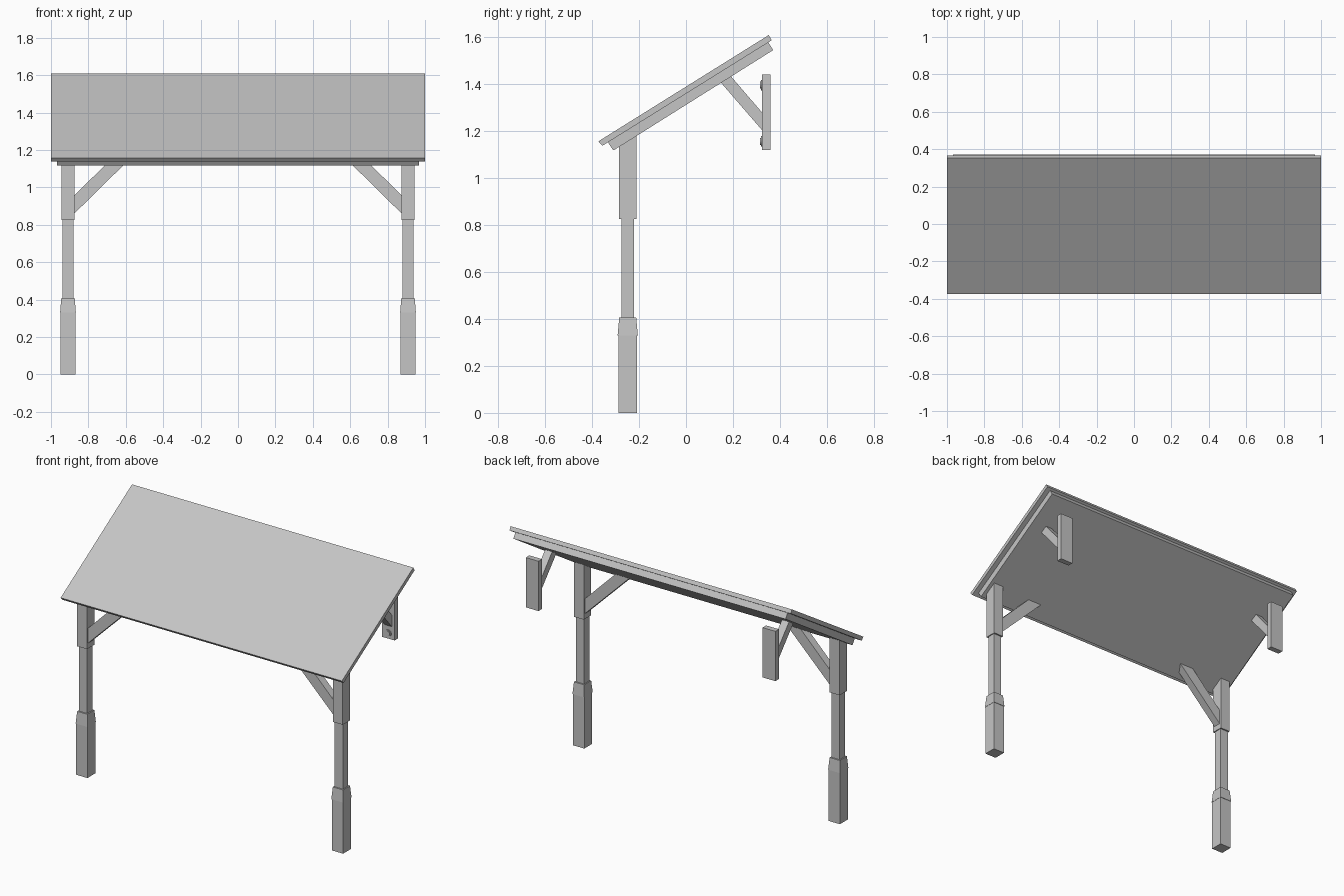
import bpy, bmesh
from mathutils import Matrix, Vector

cube = bpy.data.objects.get("Cube")
if cube:
    bpy.data.objects.remove(cube, do_unlink=True)

grey = bpy.data.materials.new("plain grey")
grey.use_nodes = True
colour = (0.56, 0.56, 0.56, 1)
grey.diffuse_color = colour
grey.node_tree.nodes["Principled BSDF"].inputs["Base Color"].default_value = colour


def finish(name, bm):
    bmesh.ops.recalc_face_normals(bm, faces=bm.faces)
    mesh = bpy.data.meshes.new(name)
    bm.to_mesh(mesh)
    bm.free()
    mesh.materials.append(grey)
    obj = bpy.data.objects.new(name, mesh)
    bpy.context.collection.objects.link(obj)
    return obj


def prism(name, profile, axis, centre, width):
    """Extrude a side profile symmetrically about centre, along x or y."""
    bm = bmesh.new()
    start = centre - width / 2
    place = (lambda a, z: (start, a, z)) if axis == "x" else (lambda a, z: (a, start, z))
    face = bm.faces.new([bm.verts.new(place(a, z)) for a, z in profile])
    extruded = bmesh.ops.extrude_face_region(bm, geom=[face])
    offset = Vector((width, 0, 0)) if axis == "x" else Vector((0, width, 0))
    bmesh.ops.translate(bm, vec=offset,
                        verts=[v for v in extruded["geom"] if isinstance(v, bmesh.types.BMVert)])
    return finish(name, bm)


def post(name, x, y, rings):
    """Stack rectangular rings (half width, half depth, height) into a post."""
    bm = bmesh.new()
    loops = [[bm.verts.new((x + sx * w, y + sy * d, z))
              for sx, sy in ((-1, -1), (1, -1), (1, 1), (-1, 1))] for w, d, z in rings]
    for low, high in zip(loops, loops[1:]):
        for i in range(4):
            j = (i + 1) % 4
            bm.faces.new((low[i], low[j], high[j], high[i]))
    bm.faces.new(loops[0])
    bm.faces.new(loops[-1])
    return finish(name, bm)


def bolt(name, x, y, z):
    """Round washer with a smaller head, facing the front."""
    bm = bmesh.new()
    for radius, depth, out in ((0.022, 0.006, 0.002), (0.015, 0.006, 0.006)):
        spin = Matrix.Translation((x, y - out, z)) @ Matrix.Rotation(1.5708, 4, "X")
        bmesh.ops.create_cone(bm, cap_ends=True, segments=16, radius1=radius,
                              radius2=radius, depth=depth, matrix=spin)
    return finish(name, bm)


# Sloping roof sheet and the smaller deck under it
prism("roof_sheet", [(-0.356, 1.137), (0.365, 1.586), (0.352, 1.608), (-0.373, 1.156)], "x", 0, 2)
prism("roof_deck", [(-0.309, 1.117), (0.371, 1.544), (0.35, 1.578), (-0.333, 1.152)], "x", 0, 1.935)

post_x, post_y, wall_x = 0.909, -0.248, 0.842
post_rings = [(0.04, 0.04, 0), (0.04, 0.04, 0.33), (0.042, 0.043, 0.33), (0.036, 0.036, 0.407),
              (0.029, 0.027, 0.407), (0.029, 0.027, 0.826), (0.035, 0.037, 0.826),
              (0.035, 0.037, 1.18)]

for side, s in (("left", 1), ("right", -1)):
    # Front post with a brace running inward
    post(f"{side}_post", s * post_x, post_y, post_rings)
    brace = [(0.88, 0.855), (0.88, 0.951), (0.655, 1.175), (0.555, 1.175)]
    prism(f"{side}_post_brace", [(s * a, z) for a, z in brace], "y", post_y, 0.05)

    # Wall block at the back, with its brace and two bolts
    prism(f"{side}_wall_block", [(0.324, 1.12), (0.36, 1.12), (0.36, 1.44), (0.324, 1.44)],
          "x", s * wall_x, 0.09)
    prism(f"{side}_wall_brace", [(0.138, 1.418), (0.326, 1.201), (0.326, 1.276), (0.179, 1.447)],
          "x", s * wall_x, 0.05)
    for place, z in (("upper", 1.395), ("lower", 1.156)):
        bolt(f"{side}_{place}_bolt", s * wall_x, 0.324, z)
